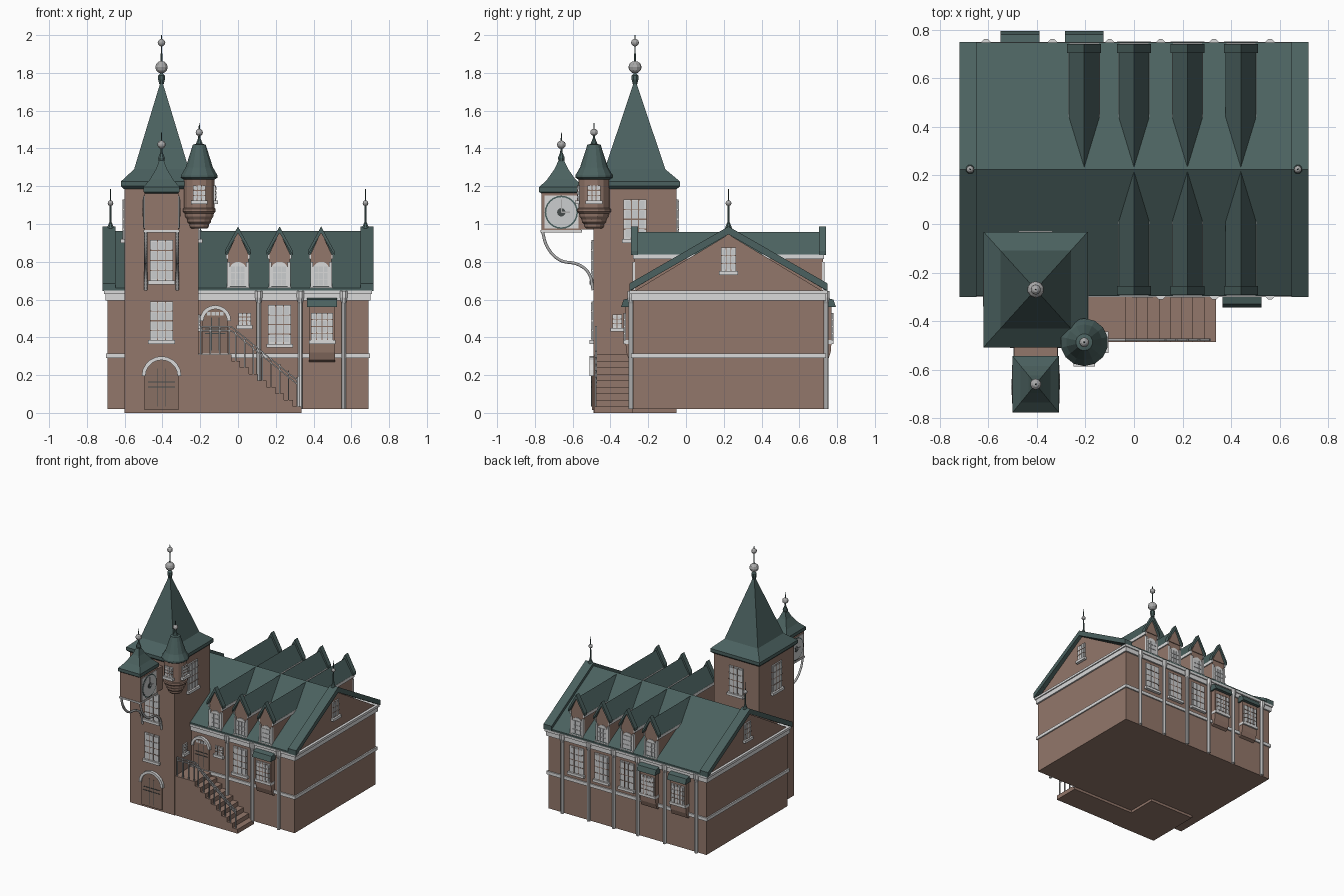
import bpy, bmesh, math
from mathutils import Matrix, Vector

cube = bpy.data.objects.get("Cube")
if cube:
    bpy.data.objects.remove(cube, do_unlink=True)


def material(name, rgb):
    m = bpy.data.materials.new(name)
    m.use_nodes = True
    m.diffuse_color = (*rgb, 1)
    m.node_tree.nodes["Principled BSDF"].inputs["Base Color"].default_value = (*rgb, 1)
    return m


BRICK, ROOF, TRIM, GLASS, METAL, DOOR, IRON = range(7)
MATS = [material("brick", (.29, .185, .145)), material("roof slate", (.07, .12, .115)),
        material("white trim", (.7, .7, .7)), material("pale glass", (.6, .61, .62)),
        material("grey metal", (.4, .4, .4)), material("door wood", (.25, .16, .125)),
        material("dark iron", (.06, .07, .07))]
PI = math.pi


class Part:
    """Collects solids in a local frame: -y is outward, z is up."""

    def __init__(self):
        self.bm = bmesh.new()

    def loft(self, rings, mat):
        rows = [[self.bm.verts.new(p) for p in ring] for ring in rings]
        faces = [rows[0], rows[-1]]
        for a, b in zip(rows, rows[1:]):
            n = len(a)
            faces += [[a[i], a[(i + 1) % n], b[(i + 1) % n], b[i]] for i in range(n)]
        for f in faces:
            self.bm.faces.new(f).material_index = mat
        return self

    def prism(self, pts, axis, a, b, mat):
        place = {"x": lambda p, t: (t, p[0], p[1]), "y": lambda p, t: (p[0], t, p[1])}[axis]
        return self.loft([[place(p, t) for p in pts] for t in (a, b)], mat)

    def box(self, x0, x1, y0, y1, z0, z1, mat):
        return self.prism([(x0, z0), (x1, z0), (x1, z1), (x0, z1)], "y", y0, y1, mat)

    def lathe(self, profile, sides, mat, sy=1, x=0, y=0):
        k = 1 / math.cos(PI / sides)
        ang = [2 * PI * (i + .5) / sides for i in range(sides)]
        return self.loft([[(x + k * r * math.cos(t), y + sy * k * r * math.sin(t), z)
                           for t in ang] for r, z in profile], mat)

    def ball(self, r, z, mat):
        return self.lathe([(max(r * math.sin(PI * i / 6), .001), z - r * math.cos(PI * i / 6))
                           for i in range(7)], 10, mat)

    def done(self, name, x=0, y=0, turn=0):
        self.bm.transform(Matrix.Translation((x, y, 0)) @ Matrix.Rotation(turn, 4, "Z"))
        bmesh.ops.recalc_face_normals(self.bm, faces=self.bm.faces)
        me = bpy.data.meshes.new(name)
        self.bm.to_mesh(me)
        self.bm.free()
        for m in MATS:
            me.materials.append(m)
        ob = bpy.data.objects.new(name, me)
        bpy.context.collection.objects.link(ob)
        return ob


def arch(w, z0, z1, n=10):
    """Outline with a semi-elliptical head."""
    h = min(w, (z1 - z0) / 2)
    return [(w, z0)] + [(w * math.cos(PI * i / n), z1 - h + h * math.sin(PI * i / n))
                        for i in range(n + 1)] + [(-w, z0)]


def panes(p, w, z0, z1, cols, rows, y=0):
    """Glazed, barred window with a sill."""
    p.box(-w, w, y - .008, y + .002, z0, z1, TRIM)
    cw, ch = (2 * w - .012) / cols, (z1 - z0 - .012) / rows
    for i in range(cols):
        for j in range(rows):
            a, b = -w + .006 + i * cw, z0 + .006 + j * ch
            p.box(a + .003, a + cw - .003, y - .012, y, b + .003, b + ch - .003, GLASS)
    for i in range(1, cols):
        p.box(-w + i * 2 * w / cols - .003, -w + i * 2 * w / cols + .003, y - .011, y, z0, z1, DOOR)
    for j in range(1, rows):
        zz = z0 + j * (z1 - z0) / rows
        p.box(-w, w, y - .011, y, zz - .003, zz + .003, DOOR)
    return p


def window(name, x, y, turn, w, z0, z1, cols, rows):
    p = panes(Part(), w, z0, z1, cols, rows)
    p.box(-w - .01, w + .01, -.022, .002, z0 - .02, z0, TRIM)
    p.done(name, x, y, turn)


def door(name, x, y, w, z0, z1):
    p = Part().prism(arch(w, z0, z1), "y", -.008, .002, DOOR)
    outer, inner = arch(w + .015, z0, z1 + .015)[1:-1], arch(w - .005, z0, z1 - .005)[1:-1]
    for i in range(len(outer) - 1):
        p.prism([outer[i], outer[i + 1], inner[i + 1], inner[i]], "y", -.02, .002, TRIM)
    for s in (-.02, .02):
        p.box(s - .002, s + .002, -.012, 0, z0 + .02, z1 - .05, IRON)
    for f in (.45, .55):
        z = z0 + (z1 - z0) * f
        p.box(-w * .8, w * .8, -.012, 0, z - .002, z + .002, IRON)
    p.done(name, x, y)
    return p


def finial(name, x, y, z0, z1, balls):
    p = Part().lathe([(.012, z0 - .03), (.018, z0), (.006, z0 + .03), (.002, z1)], 8, ROOF)
    for r, z in balls:
        p.ball(r, z, METAL)
    p.done(name, x, y)


FRONT, BACK, MID, HX = -.28, .73, .225, .69

# Main hall with gables, roof and white bands
hall = Part().prism([(FRONT, .02), (BACK, .02), (BACK, .64), (MID, .945), (FRONT, .64)],
                    "x", -HX, HX, BRICK)
hall.done("hall_walls")
Part().prism([(-.297, .645), (MID, .95), (.747, .645), (.747, .66), (MID, .962), (-.297, .66)],
             "x", -.70, .70, ROOF).done("hall_roof")
for z0, z1, o in ((.29, .315, .01), (.595, .63, .012), (.63, .648, .02)):
    Part().box(-HX - o, HX + o, FRONT - o, BACK + o, z0, z1, TRIM).done("wall_band")
for s in (-1, 1):
    p = Part()
    for e in (-.3, .75):
        p.prism([(e, .645), (e, .685), (MID, .987), (MID, .945)], "x", s * .648, s * .718, ROOF)
    p.done("gable_coping")
    finial("gable_finial", s * .675, MID, .98, 1.185, [(.015, 1.11)])
    window("gable_window", s * HX, MID, s * PI / 2, .04, .75, .875, 3, 3)

# Dormers on both slopes
for x, side in [(v, 0) for v in (0, .22, .44)] + [(v, 1) for v in (-.205, 0, .22, .44)]:
    p = Part().box(-.055, .055, .006, .36, .64, .84, BRICK)
    p.prism([(-.064, .835), (.064, .835), (0, .957)], "y", .015, .505, ROOF)
    p.prism([(-.055, .84), (.055, .84), (0, .96)], "y", 0, .015, BRICK)
    for s in (-1, 1):
        p.prism([(s * .07, .835), (s * .07, .858), (0, .987), (0, .952)], "y", -.012, .025, ROOF)
        p.box(s * .054, s * .064, .0, .35, .815, .838, TRIM)
        p.box(s * .043, s * .057, -.004, .01, .65, .80, TRIM)
    p.prism(arch(.045, .665, .80), "y", .0, .008, TRIM)
    for i in range(3):
        for j in range(3):
            a, b = -.036 + i * .025, .675 + j * .035
            p.box(a, a + .021, -.004, .002, b, b + .03, GLASS)
    p.box(-.06, .06, -.015, .01, .65, .667, TRIM)
    p.done("dormer", x, BACK if side else FRONT, PI * side)

# Downpipes
for y, turn, xs in ((FRONT, 0, (.11, .33, .56)), (BACK, PI, (-.61, -.335, -.1, .11, .33, .56))):
    for x in xs:
        Part().lathe([(.012, .02), (.012, .58), (.019, .61), (.019, .645)], 8, TRIM,
                     y=-.012).done("downpipe", x, y, turn)

# Tall windows and projecting bays
for x, y, turn in ((.22, FRONT, 0), (0, BACK, PI), (.22, BACK, PI), (.44, BACK, PI)):
    window("hall_window", x, y, turn, .06, .365, .57, 3, 4)
window("small_window", .035, FRONT, 0, .033, .465, .53, 3, 3)
for x, y, turn in ((.445, FRONT, 0), (-.205, BACK, PI), (-.47, BACK, PI)):
    p = Part().box(-.068, .068, -.04, .01, .37, .56, BRICK)
    p.prism([(0, .27), (-.022, .28), (-.036, .32), (-.04, .37), (0, .37)], "x", -.068, .068, BRICK)
    p.prism([(0, .612), (-.05, .60), (-.064, .56), (0, .56)], "x", -.08, .08, ROOF)
    panes(p, .058, .385, .53, 4, 4, -.04)
    p.box(-.07, .07, -.052, 0, .365, .385, TRIM)
    p.done("bay_window", x, y, turn)

# Main tower
TX, TY = -.405, -.27
Part().box(-.6, -.21, -.49, -.05, 0, 1.2, BRICK).done("tower_walls")
Part().lathe([(.2, 1.185), (.215, 1.2), (.215, 1.225), (.145, 1.29), (.001, 1.765)], 4, ROOF,
             sy=1.107).done("tower_roof", TX, TY)
Part().lathe([(.005, 1.735), (.018, 1.765), (.018, 1.785), (.005, 1.80)], 8, ROOF).done(
    "tower_knob", TX, TY)
finial("tower_finial", TX, TY, 1.77, 2.0, [(.033, 1.83), (.02, 1.96)])
window("tower_window", TX, -.49, 0, .062, .385, .59, 3, 4)
window("tower_window", TX, -.49, 0, .062, .70, .915, 3, 4)
window("tower_window", -.21, TY, PI / 2, .06, .92, 1.13, 3, 4)
window("tower_window", -.6, TY, -PI / 2, .06, .92, 1.13, 3, 4)
window("tower_window", TX, -.05, PI, .06, .92, 1.13, 3, 4)
window("small_tower_window", -.21, -.365, PI / 2, .025, .45, .52, 2, 3)
door("tower_door", TX, -.49, .09, .015, .285)
door("hall_door", -.12, FRONT, .068, .31, .555)
p = Part()
for i in range(4):
    p.box(-.044 + i * .023, -.026 + i * .023, -.012, 0, .515, .535, GLASS)
p.done("fanlight", -.12, FRONT)

# Clock house on curved brackets
CY = -.66
p = Part().box(-.09, .09, -.105, .105, .96, 1.17, BRICK).box(-.09, .09, .1, .18, .97, 1.15, BRICK)
p.box(-.094, .094, -.11, .11, .955, .967, TRIM)
p.done("clock_house", TX, CY)
Part().lathe([(.085, 1.16), (.096, 1.17), (.096, 1.195), (.062, 1.235), (.03, 1.29),
              (.001, 1.365)], 4, ROOF, sy=1.22).done("clock_roof", TX, CY)
finial("clock_finial", TX, CY, 1.35, 1.485, [(.022, 1.42)])
for s in (-1, 1):
    p = Part().box(-.09, .09, -.004, .002, .975, 1.15, TRIM)
    for r, y, m in ((.088, -.006, ROOF), (.08, -.008, GLASS), (.022, -.01, IRON)):
        p.prism([(r * math.cos(PI * i / 12), 1.062 + r * math.sin(PI * i / 12))
                 for i in range(24)], "y", y, 0, m)
    p.box(-.003, .003, -.0105, 0, 1.062, 1.13, METAL).box(0, .045, -.0105, 0, 1.059, 1.065, METAL)
    p.done("clock_face", TX + s * .09, CY, s * PI / 2)
    cu = bpy.data.curves.new("clock_bracket", "CURVE")
    cu.dimensions, cu.bevel_depth, cu.bevel_resolution, cu.resolution_u = "3D", .009, 1, 5
    path = [(-.76, .96), (-.735, .88), (-.67, .81), (-.57, .785), (-.515, .74), (-.492, .65)]
    sp = cu.splines.new("BEZIER")
    sp.bezier_points.add(len(path) - 1)
    for b, (y, z) in zip(sp.bezier_points, path):
        b.co = Vector((TX + s * .083, y, z))
        b.handle_left_type = b.handle_right_type = "AUTO"
    cu.materials.append(MATS[METAL])
    bpy.context.collection.objects.link(bpy.data.objects.new("clock_bracket", cu))

# Round corner turret
UX, UY = -.205, -.487
Part().lathe([(.04, .975), (.05, .985), (.052, 1.0), (.062, 1.01), (.064, 1.025), (.075, 1.04),
              (.077, 1.055), (.087, 1.065), (.087, 1.08), (.08, 1.085), (.08, 1.25)], 14,
             BRICK).done("turret_walls", UX, UY)
Part().lathe([(.08, 1.235), (.096, 1.245), (.096, 1.258), (.072, 1.30), (.034, 1.42),
              (.012, 1.425)], 14, ROOF).done("turret_roof", UX, UY)
finial("turret_finial", UX, UY, 1.425, 1.535, [(.019, 1.485)])
for t in (0, PI / 2):
    window("turret_window", UX + .078 * math.sin(t), UY - .078 * math.cos(t), t, .034, 1.125, 1.205, 3, 3)

# Stairs, landing and railing
p = Part().box(-.21, -.035, -.485, FRONT, 0, .31, BRICK)
STEPS, RUN = 8, .0465
for i in range(STEPS):
    x = -.035 + i * RUN
    p.box(x, x + RUN, -.485, FRONT, 0, .31 - (i + 1) * .0345, BRICK)
p.done("stairs")
p = Part()
for z in (.13, .15):
    a, b = .31 + z, .025 + z
    p.prism([(-.2, a - .008), (-.2, a), (-.035, a), (.315, b), (.315, b - .008), (-.035, a - .008)],
            "y", -.482, -.472, METAL)
for i in range(4):
    p.box(-.2 + i * .05, -.192 + i * .05, -.481, -.473, .31, .455, METAL)
for i in range(STEPS):
    x, z = -.015 + i * RUN, .31 - (i + 1) * .0345
    p.box(x, x + .007, -.481, -.473, z, z + .155, METAL)
p.done("stair_railing")
